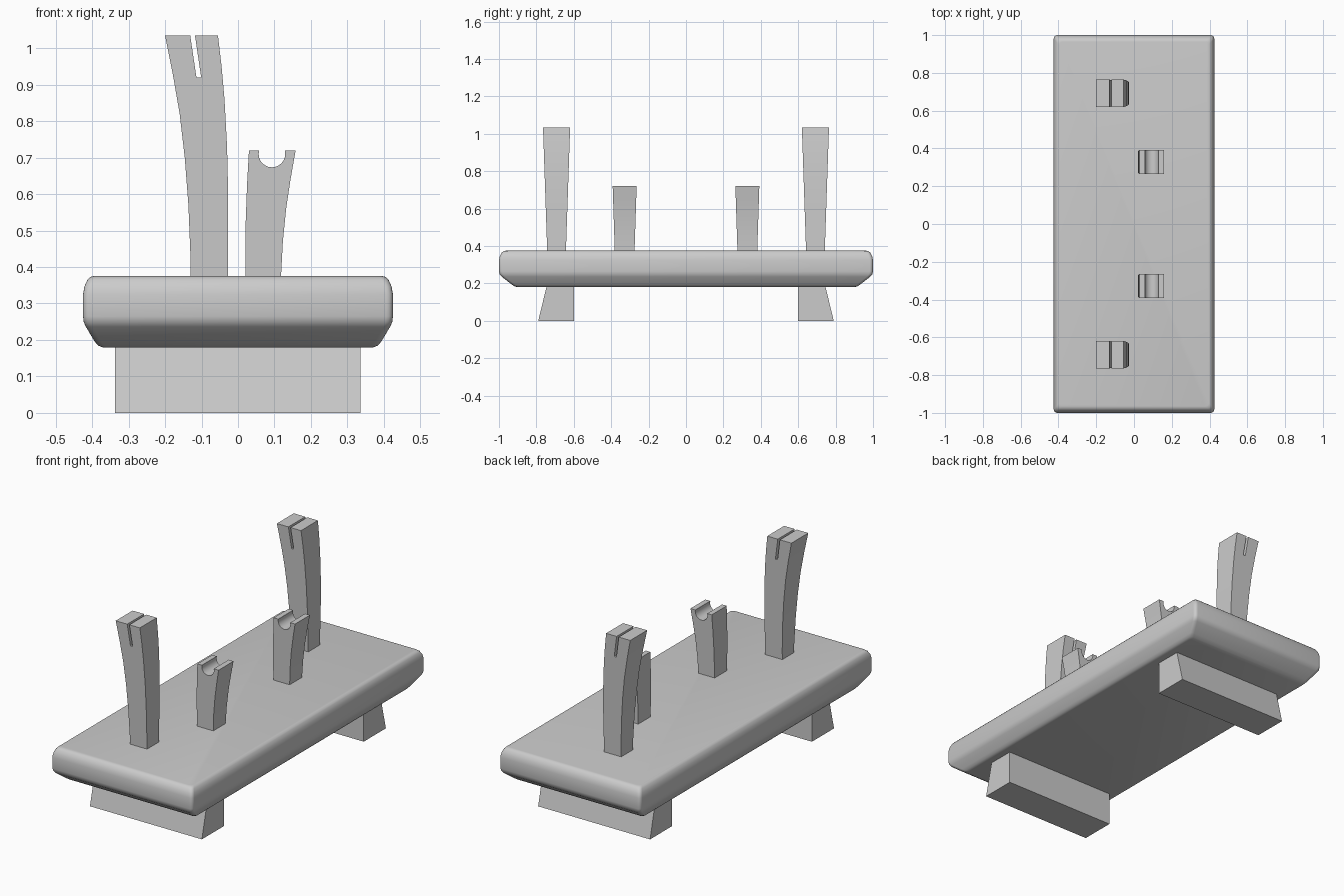
import bpy, bmesh, math

cube = bpy.data.objects.get("Cube")
if cube:
    bpy.data.objects.remove(cube, do_unlink=True)

grey = bpy.data.materials.new("plain_grey")
grey.use_nodes = True
colour = (0.6, 0.6, 0.6, 1)
grey.diffuse_color = colour
grey.node_tree.nodes["Principled BSDF"].inputs["Base Color"].default_value = colour


def loft(name, rings):
    """Skin a closed solid through equal-length rings of points."""
    bm = bmesh.new()
    loops = [[bm.verts.new(p) for p in ring] for ring in rings]
    n = len(loops[0])
    for a, b in zip(loops, loops[1:]):
        for i in range(n):
            j = (i + 1) % n
            bm.faces.new((a[i], a[j], b[j], b[i]))
    bm.faces.new(loops[0])
    bm.faces.new(loops[-1])
    bmesh.ops.recalc_face_normals(bm, faces=bm.faces)
    mesh = bpy.data.meshes.new(name)
    bm.to_mesh(mesh)
    bm.free()
    mesh.materials.append(grey)
    obj = bpy.data.objects.new(name, mesh)
    bpy.context.collection.objects.link(obj)
    bpy.ops.object.select_all(action='DESELECT')
    obj.select_set(True)
    bpy.context.view_layer.objects.active = obj
    bpy.ops.object.shade_smooth_by_angle(angle=math.radians(32))
    return obj


def rounded_rect(hx, hy, z, r=0.018, steps=4):
    ring = []
    for k, (sx, sy) in enumerate([(1, 1), (-1, 1), (-1, -1), (1, -1)]):
        for i in range(steps + 1):
            a = math.radians(90) * (k + i / steps)
            ring.append((sx * (hx - r) + r * math.cos(a),
                         sy * (hy - r) + r * math.sin(a), z))
    return ring


# Base board: rounded upper rim, sloped underside rim
board = [(.372, .90, .18), (.384, .917, .185), (.394, .935, .197),
         (.417, .985, .236), (.423, .996, .249), (.425, 1, .265),
         (.425, 1, .325), (.421, .995, .347), (.413, .985, .365),
         (.405, .975, .373), (.396, .965, .375)]
loft("base_board", [rounded_rect(*s) for s in board])


def post(name, outline, y, slope, half_top, z_top):
    """Extrude an x-z outline along y, widening towards the top."""
    rings = [[(x, y + s * (half_top - slope * (z_top - z)), z) for x, z in outline]
             for s in (-1, 1)]
    return loft(name, rings)


# Tall post outline: flared sides and a slanted slit in the top
tall = [(-.13, .3), (-.027, .3), (-.027, .6), (-.03, .73), (-.037, .86),
        (-.045, .95), (-.055, 1.035), (-.118, 1.035), (-.101, .92),
        (-.114, .92), (-.131, 1.035), (-.2, 1.035), (-.179, .93),
        (-.16, .82), (-.146, .7), (-.136, .57), (-.13, .42)]

# Short post outline: round notch in the top
notch = [(.093 + .0365 * math.cos(a), .71 + .0365 * math.sin(a))
         for a in (math.radians(15 - 210 * i / 14) for i in range(15))]
short = ([(.02, .3), (.117, .3), (.118, .375), (.123, .47), (.132, .56),
          (.144, .64), (.158, .72), (.129, .72)] + notch +
         [(.057, .72), (.03, .72), (.025, .63), (.021, .52)])

for side, s in (("front", -1), ("back", 1)):
    post(side + "_tall_post", tall, s * .692, .034, .0725, 1.035)
    post(side + "_short_post", short, s * .328, .032, .064, .72)
    # Foot: wedge section running across the board
    section = [(.60, 0), (.79, 0), (.744, .19), (.60, .19)]
    loft(side + "_foot", [[(x, s * y, z) for y, z in section] for x in (-.337, .336)])
